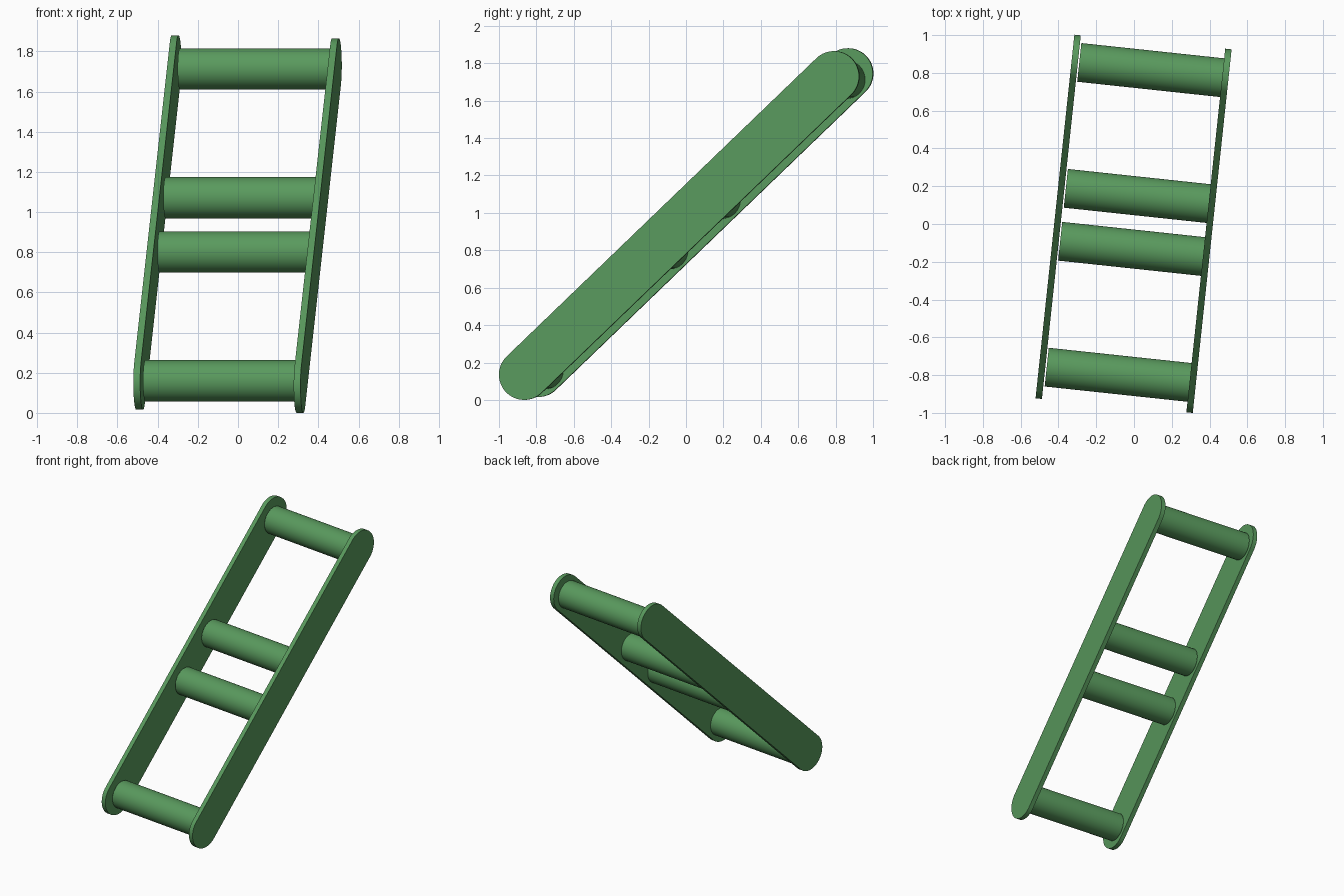
import bpy, bmesh, math
from mathutils import Matrix, Vector

if "Cube" in bpy.data.objects:
    bpy.data.objects.remove(bpy.data.objects["Cube"])

YAW = math.radians(-6.1)
PITCH = math.radians(43.75)
# Local frame: x = roller axis, y = along the rails, z = across the rails
FRAME = Matrix.Rotation(YAW, 4, 'Z') @ Matrix.Rotation(PITCH, 4, 'X')

green = bpy.data.materials.new("green")
green.diffuse_color = (0.10, 0.32, 0.11, 1)
green.use_nodes = True
green.node_tree.nodes["Principled BSDF"].inputs["Base Color"].default_value = green.diffuse_color


def finish(name, bm, centre, offset=0.0):
    bmesh.ops.recalc_face_normals(bm, faces=bm.faces)
    mesh = bpy.data.meshes.new(name)
    bm.to_mesh(mesh)
    bm.free()
    mesh.materials.append(green)
    ob = bpy.data.objects.new(name, mesh)
    bpy.context.collection.objects.link(ob)
    ob.matrix_world = Matrix.Translation(centre) @ FRAME @ Matrix.Translation((0, offset, 0))
    bpy.ops.object.select_all(action='DESELECT')
    ob.select_set(True)
    bpy.context.view_layer.objects.active = ob
    bpy.ops.object.shade_smooth_by_angle()


def rail(name, centre, half=1.153, r=0.135, thick=0.034, n=32):
    # Flat bar with rounded ends, extruded along the roller axis
    bm = bmesh.new()
    ring = []
    for side in (0, 1):
        for i in range(n + 1):
            a = math.pi * (side + i / n)
            y = (half if side == 0 else -half) + r * math.sin(a)
            ring.append(bm.verts.new((-thick / 2, y, r * math.cos(a))))
    face = bm.faces.new(ring)
    ext = bmesh.ops.extrude_face_region(bm, geom=[face])
    moved = [v for v in ext["geom"] if isinstance(v, bmesh.types.BMVert)]
    bmesh.ops.translate(bm, verts=moved, vec=(thick, 0, 0))
    finish(name, bm, Vector(centre))


def roller(name, offset, r=0.103, length=0.768):
    bm = bmesh.new()
    bmesh.ops.create_cone(bm, cap_ends=True, segments=64, radius1=r, radius2=r,
                          depth=length, matrix=Matrix.Rotation(math.pi / 2, 4, 'Y'))
    finish(name, bm, Vector((0.006, 0.008, 0.936)), offset)


# Side rails
rail("left_rail", (-0.4015, 0.038, 0.948))
rail("right_rail", (0.397, -0.036, 0.9325))

# Cross rollers
for name, offset in (("bottom_roller", -1.123), ("lower_middle_roller", -0.195),
                     ("upper_middle_roller", 0.195), ("top_roller", 1.123)):
    roller(name, offset)
